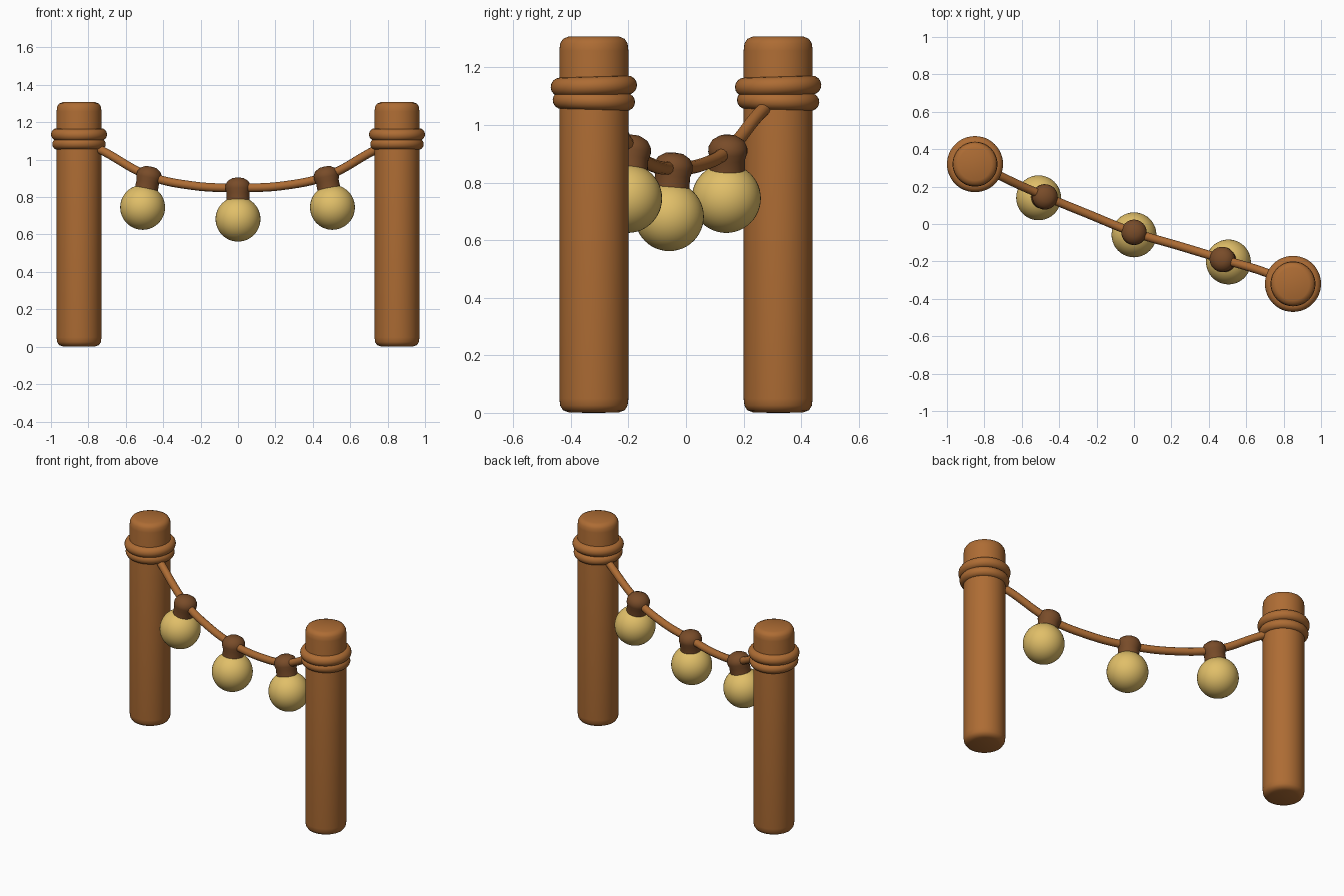
import bpy, bmesh, math
from mathutils import Vector

if "Cube" in bpy.data.objects:
    bpy.data.objects.remove(bpy.data.objects["Cube"])


def material(name, rgb):
    m = bpy.data.materials.new(name)
    m.diffuse_color = (*rgb, 1)
    m.use_nodes = True
    m.node_tree.nodes["Principled BSDF"].inputs["Base Color"].default_value = m.diffuse_color
    return m


WOOD = material("warm wood", (0.42, 0.15, 0.034))
DARK = material("dark socket brown", (0.19, 0.072, 0.022))
GLOW = material("pale yellow glass", (0.75, 0.52, 0.14))


def lathe(name, profile, mat, base, axis=(0, 0, 1), sides=48):
    """Spin (radius, height) points round an axis that starts at base."""
    bm = bmesh.new()
    vs = [bm.verts.new((r, 0, h)) for r, h in profile]
    edges = [bm.edges.new(p) for p in zip(vs, vs[1:])]
    bmesh.ops.spin(bm, geom=vs + edges, cent=(0, 0, 0), axis=(0, 0, 1),
                   angle=2 * math.pi, steps=sides, use_duplicate=False)
    bmesh.ops.remove_doubles(bm, verts=bm.verts, dist=1e-5)
    bmesh.ops.recalc_face_normals(bm, faces=bm.faces)
    me = bpy.data.meshes.new(name)
    bm.to_mesh(me)
    bm.free()
    ob = bpy.data.objects.new(name, me)
    bpy.context.collection.objects.link(ob)
    ob.location = base
    ob.rotation_mode = 'QUATERNION'
    ob.rotation_quaternion = Vector((0, 0, 1)).rotation_difference(Vector(axis))
    finish(ob, mat)
    return ob


def finish(ob, mat):
    ob.data.materials.clear()
    ob.data.materials.append(mat)
    bpy.ops.object.select_all(action='DESELECT')
    ob.select_set(True)
    bpy.context.view_layer.objects.active = ob
    bpy.ops.object.shade_smooth_by_angle(angle=math.radians(50))


# Posts with rounded ends, each wrapped by two rope coils
R, H = 0.12, 1.308
POST = [(0, 0), (0.085, 0.001), (0.107, 0.009), (0.117, 0.025), (R, 0.05),
        (R, H - 0.05), (0.117, H - 0.025), (0.107, H - 0.009), (0.088, H - 0.001), (0, H)]
for side, x, y in (("left", -0.85, 0.32), ("right", 0.85, -0.32)):
    lathe(side + "_post", POST, WOOD, (x, y, 0))
    for part, z, major, minor, tilt in (("upper_coil", 1.135, 0.117, 0.033, 0.03),
                                        ("lower_coil", 1.083, 0.112, 0.031, -0.03)):
        bpy.ops.mesh.primitive_torus_add(major_radius=major, minor_radius=minor,
                                         major_segments=48, minor_segments=16,
                                         location=(x, y, z), rotation=(tilt, 0, 0))
        coil = bpy.context.object
        coil.name = side + "_" + part
        finish(coil, WOOD)

# Sagging rope between the posts
PATH = [(-0.80, 0.305, 1.085), (-0.72, 0.26, 1.045), (-0.48, 0.15, 0.915),
        (-0.25, 0.055, 0.862), (0, -0.045, 0.85), (0.25, -0.12, 0.862),
        (0.48, -0.19, 0.915), (0.72, -0.265, 1.045), (0.80, -0.30, 1.085)]
cu = bpy.data.curves.new("rope", 'CURVE')
cu.dimensions = '3D'
cu.bevel_depth = 0.023
cu.bevel_resolution = 4
cu.use_fill_caps = True
sp = cu.splines.new('BEZIER')
sp.bezier_points.add(len(PATH) - 1)
for bp, co in zip(sp.bezier_points, PATH):
    bp.co = co
    bp.handle_left_type = bp.handle_right_type = 'AUTO'
rope = bpy.data.objects.new("rope", cu)
bpy.context.collection.objects.link(rope)
bpy.ops.object.select_all(action='DESELECT')
rope.select_set(True)
bpy.context.view_layer.objects.active = rope
bpy.ops.object.convert(target='MESH')
finish(bpy.context.object, WOOD)

# Round bulbs hanging from tapered sockets
SOCKET = [(0, 0.09), (0.062, 0.09), (0.061, 0.14), (0.068, 0.163),
          (0.067, 0.183), (0.055, 0.205), (0.03, 0.22), (0, 0.223)]
for side, bulb, tip in (("left", (-0.51, 0.14, 0.745), (-0.465, 0.147, 0.965)),
                        ("middle", (0, -0.058, 0.682), (0, -0.04, 0.905)),
                        ("right", (0.505, -0.203, 0.745), (0.462, -0.185, 0.965))):
    bpy.ops.mesh.primitive_uv_sphere_add(segments=40, ring_count=24, radius=0.12, location=bulb)
    ball = bpy.context.object
    ball.name = side + "_bulb"
    finish(ball, GLOW)
    lathe(side + "_socket", SOCKET, DARK, bulb, Vector(tip) - Vector(bulb), 32)
